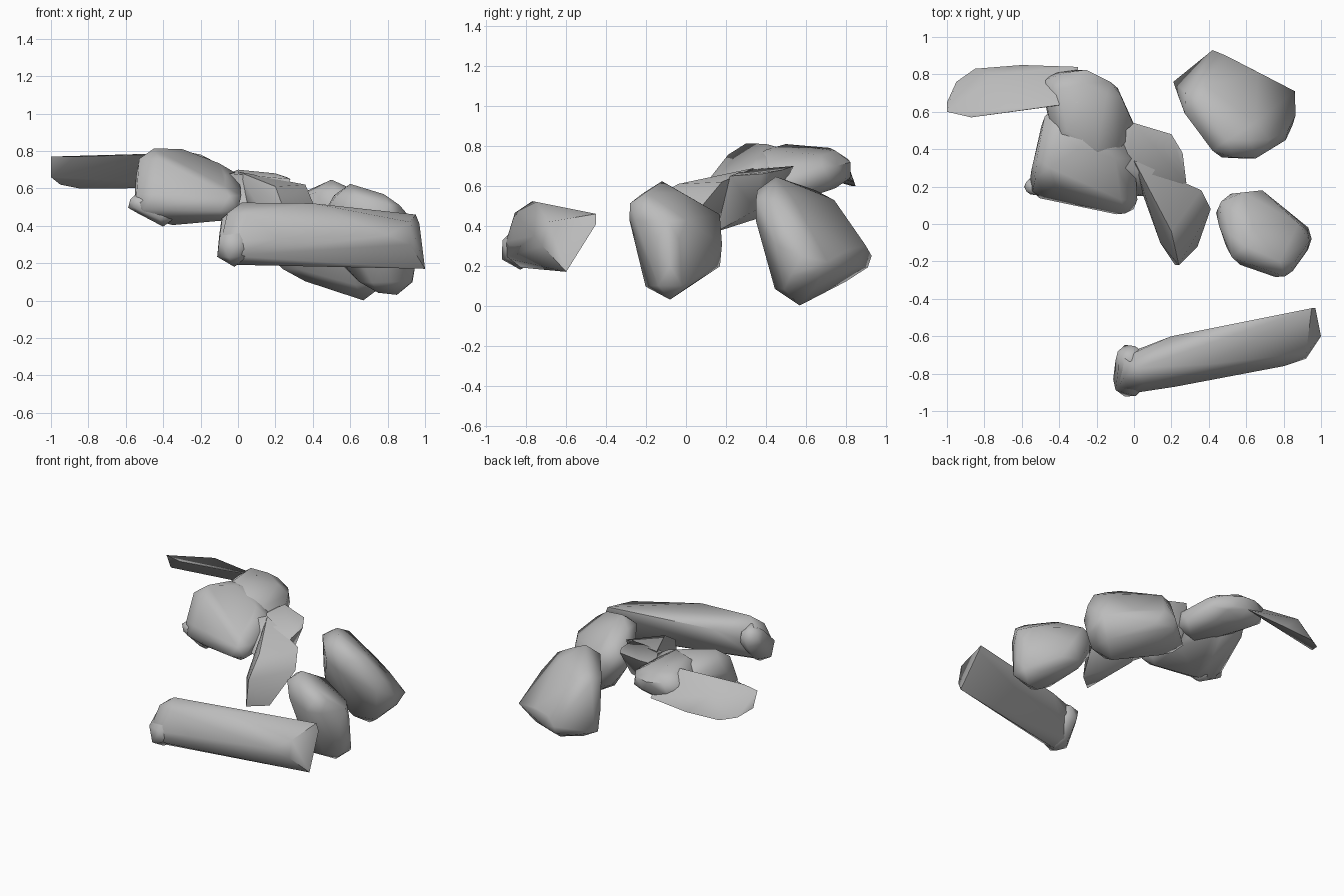
import bpy
import bmesh
import random
from math import radians
from mathutils import Vector

default_cube = bpy.data.objects.get("Cube")
if default_cube is not None:
    bpy.data.objects.remove(default_cube, do_unlink=True)

random.seed(3)


def make_material(name, colour):
    material = bpy.data.materials.new(name)
    material.use_nodes = True
    material.diffuse_color = colour
    shader = next(node for node in material.node_tree.nodes if node.type == "BSDF_PRINCIPLED")
    shader.inputs["Base Color"].default_value = colour
    return material


def knob(x, y, z, radius):
    """Corner points of a small, roughly chipped ball."""
    ball = bmesh.new()
    bmesh.ops.create_icosphere(ball, subdivisions=1, radius=radius)
    points = [Vector((x, y, z)) + vert.co * random.uniform(.95, 1.1) for vert in ball.verts]
    ball.free()
    return points


def lump(knobs=(), corners=()):
    """All the points that one convex part of a rock is stretched around."""
    points = [Vector(corner) for corner in corners]
    for values in knobs:
        points.extend(knob(*values))
    return points


def chiselled_rock(name, material, *lumps):
    """Stretch a faceted skin around each lump and keep the lumps as one rock."""
    whole = bmesh.new()
    for points in lumps:
        verts = [whole.verts.new(point) for point in points]
        bmesh.ops.convex_hull(whole, input=verts)
    inner = [vert for vert in whole.verts if not vert.link_faces]
    bmesh.ops.delete(whole, geom=inner, context="VERTS")
    bmesh.ops.recalc_face_normals(whole, faces=whole.faces)
    mesh = bpy.data.meshes.new(name)
    whole.to_mesh(mesh)
    whole.free()
    mesh.materials.append(material)
    rock = bpy.data.objects.new(name, mesh)
    bpy.context.collection.objects.link(rock)
    bpy.ops.object.select_all(action="DESELECT")
    rock.select_set(True)
    bpy.context.view_layer.objects.active = rock
    bpy.ops.object.shade_smooth_by_angle(angle=radians(50))


stone = make_material("grey stone", (.5, .5, .5, 1))

# Long slab across the front: rounded at one end, cut flat behind
slab = lump(
    knobs=[(-.02, -.83, .28, .09), (.02, -.77, .42, .1)],
    corners=[
        (.4, -.75, .52), (.95, -.45, .46), (.97, -.45, .41), (1, -.6, .17), (.92, -.69, .42),
        (.92, -.72, .3), (.8, -.76, .35), (.2, -.6, .44), (.2, -.78, .22), (.22, -.87, .33),
    ],
)
slab_knob = lump(knobs=[(-.02, -.83, .28, .1), (-.02, -.73, .4, .09)])
chiselled_rock("front_slab", stone, slab, slab_knob)

# Upright boulder in the middle of the left side
middle = lump(knobs=[
    (.6, -.12, .51, .11), (.55, .06, .4, .12), (.78, -.2, .47, .09), (.65, .07, .25, .12),
    (.85, -.08, .15, .11), (.75, -.1, .15, .11), (.85, -.09, .38, .1),
])
chiselled_rock("middle_boulder", stone, middle)

# Large boulder at the back of the left side
back = lump(
    knobs=[
        (.5, .45, .53, .11), (.62, .45, .48, .11), (.46, .8, .25, .12), (.36, .68, .23, .13),
        (.35, .65, .48, .1), (.67, .57, .15, .14), (.77, .58, .2, .1), (.74, .5, .35, .09),
    ],
    corners=[(.42, .93, .25), (.66, .81, .28), (.86, .71, .22), (.21, .76, .2)],
)
chiselled_rock("back_boulder", stone, back)

# Raised block on the right, with a ridge along its back and a low ledge
block = lump(knobs=[
    (-.45, .3, .71, .1), (-.48, .22, .53, .09), (-.3, .4, .7, .11), (-.35, .22, .5, .1),
    (-.07, .13, .52, .09), (-.1, .35, .62, .11), (-.25, .5, .65, .12), (-.4, .52, .68, .1),
])
ridge = lump(knobs=[
    (-.4, .72, .69, .1), (-.28, .75, .68, .09), (-.15, .68, .66, .09),
    (-.07, .5, .6, .09), (-.36, .5, .7, .1), (-.2, .4, .65, .12),
])
ledge = lump(knobs=[(-.54, .2, .52, .05), (-.4, .2, .46, .06)])
chiselled_rock("raised_block", stone, block, ridge, ledge)

# Thin arm reaching out from the ridge, undercut at the front
arm = lump(corners=[
    (-1, .6, .77), (-.87, .57, .77), (-.5, .62, .78), (-1, .65, .66), (-.95, .76, .62),
    (-.85, .83, .6), (-.6, .85, .6), (-.75, .8, .74), (-.3, .65, .79), (-.3, .84, .62),
])
chiselled_rock("outer_arm", stone, arm)

# Sloping link that steps down from the block towards the middle
link_upper = lump(corners=[
    (0, .54, .7), (-.05, .3, .68), (.2, .48, .68), (.26, .38, .66), (.28, .22, .65),
    (.15, .15, .37), (.2, .35, .48), (-.1, .45, .65), (-.05, .4, .45), (0, .15, .5),
])
link_lower = lump(corners=[
    (0, .34, .69), (.05, .15, .5), (.14, -.1, .45), (.22, -.22, .3), (.24, -.22, .5),
    (.34, -.12, .3), (.41, .08, .5), (.36, .18, .62), (.2, -.04, .61), (.15, .15, .36),
])
chiselled_rock("sloping_link", stone, link_upper, link_lower)
